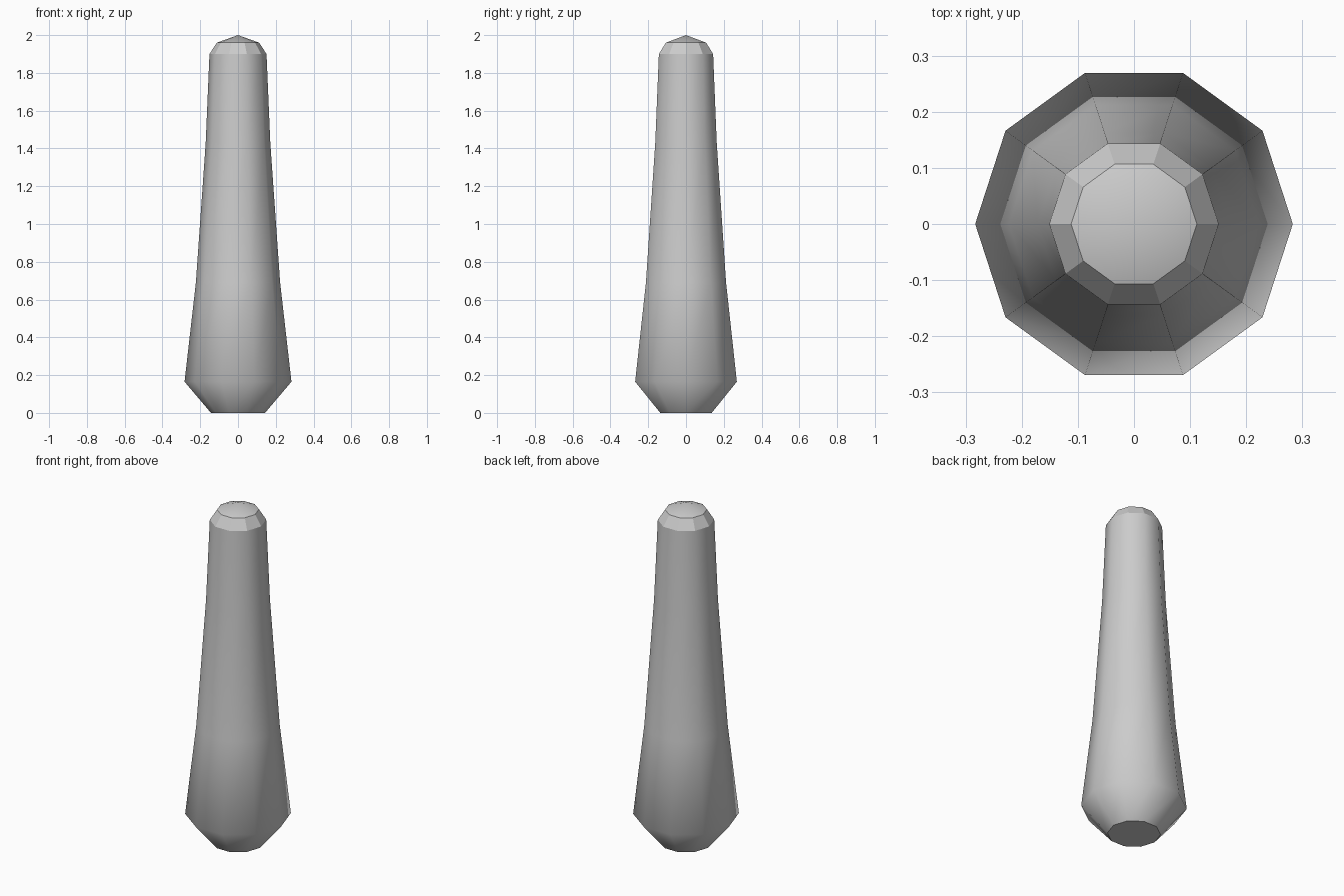
import bpy, bmesh
from math import cos, sin, tau

if "Cube" in bpy.data.objects:
    bpy.data.objects.remove(bpy.data.objects["Cube"])

SIDES = 10
# radius, height from the base up to the shoulder of the cap
PROFILE = [(0.143, 0), (0.283, 0.165), (0.223, 0.69), (0.171, 1.43), (0.151, 1.9), (0.112, 1.96)]

bm = bmesh.new()
rings = [[bm.verts.new((r * cos(tau * i / SIDES), r * sin(tau * i / SIDES), z))
          for i in range(SIDES)] for r, z in PROFILE]
tip = bm.verts.new((0, 0, 2))

# flat base
bm.faces.new(rings[0][::-1])

# smooth tapered body, with a faceted bevel as the last band
for k in range(len(rings) - 1):
    a, b = rings[k], rings[k + 1]
    for i in range(SIDES):
        j = (i + 1) % SIDES
        bm.faces.new((a[i], a[j], b[j], b[i])).smooth = k < len(rings) - 2

# shallow smooth cone on top
for i in range(SIDES):
    bm.faces.new((rings[-1][i], rings[-1][(i + 1) % SIDES], tip)).smooth = True

# sharp edges around base, bevel and cap
for k in (0, 4, 5):
    for i in range(SIDES):
        bm.edges.get((rings[k][i], rings[k][(i + 1) % SIDES])).smooth = False

mesh = bpy.data.meshes.new("tapered_post")
bm.to_mesh(mesh)
bm.free()
bpy.context.collection.objects.link(bpy.data.objects.new("tapered_post", mesh))
